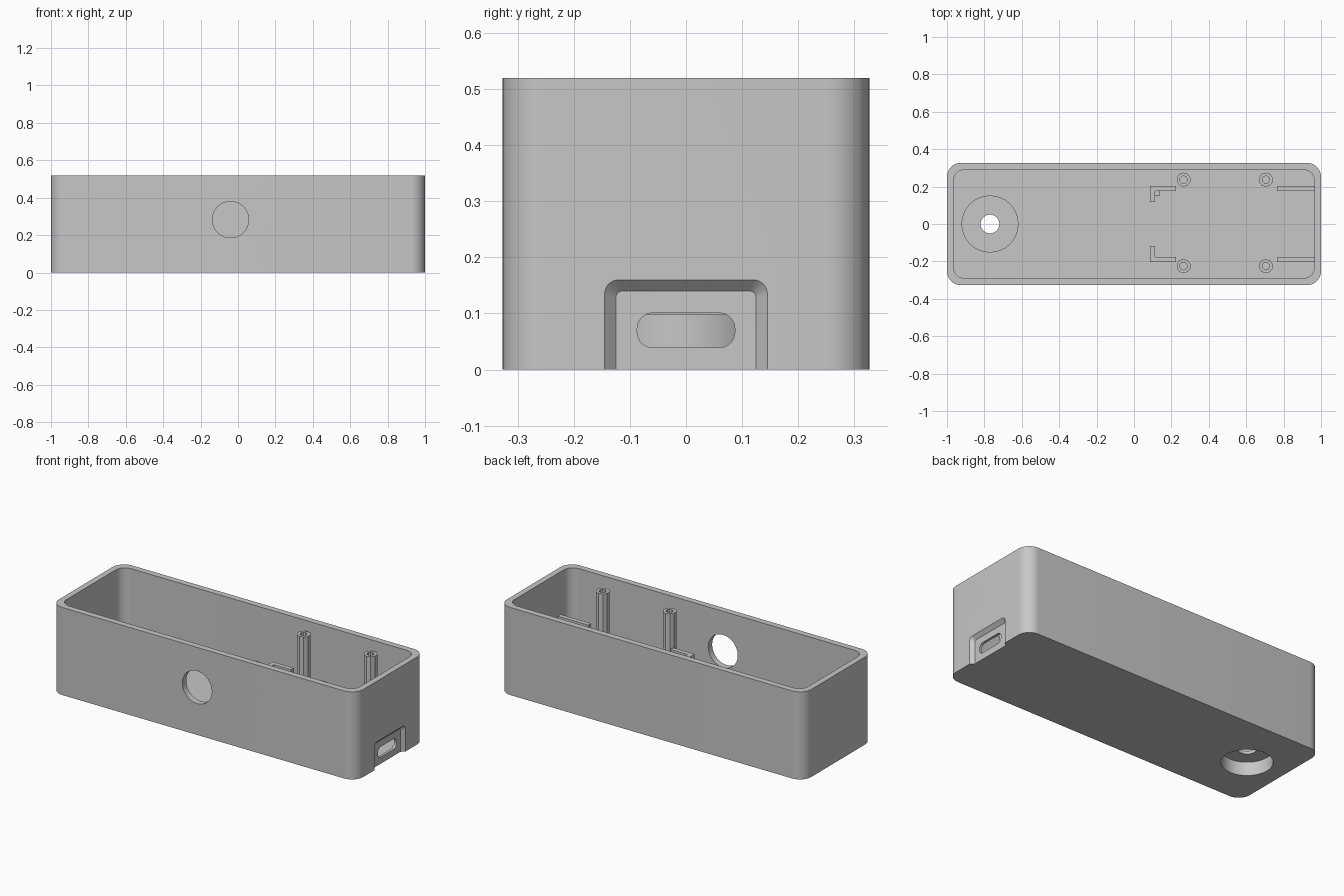
import bpy, bmesh, math
from mathutils import Vector

cube = bpy.data.objects.get("Cube")
if cube:
    bpy.data.objects.remove(cube, do_unlink=True)

grey = bpy.data.materials.new("light_grey_plastic")
grey.use_nodes = True
grey.diffuse_color = (0.57, 0.57, 0.57, 1)
grey.node_tree.nodes["Principled BSDF"].inputs["Base Color"].default_value = grey.diffuse_color

FLOOR = 0.035
HALF_Y = 0.327
HEIGHT = 0.52


def rounded(hw, hh, r, steps=10):
    """Outline of a rounded rectangle around the origin."""
    points = []
    for k, (sx, sy) in enumerate([(1, 1), (-1, 1), (-1, -1), (1, -1)]):
        for i in range(steps + 1):
            a = math.pi / 2 * (k + i / steps)
            points.append((sx * (hw - r) + r * math.cos(a), sy * (hh - r) + r * math.sin(a)))
    return points


def circle(r, sides=64):
    return [(r * math.cos(math.tau * (i + 0.5) / sides), r * math.sin(math.tau * (i + 0.5) / sides))
            for i in range(sides)]


AXES = {"x": lambda u, v, w: (w, u, v),
        "y": lambda u, v, w: (u, -w, v),
        "z": lambda u, v, w: (u, v, w)}


def loft(name, levels, axis="z", at=(0, 0, 0)):
    """Solid through outlines at successive heights along an axis."""
    bm = bmesh.new()
    rings = [[bm.verts.new(Vector(AXES[axis](u, v, w)) + Vector(at)) for u, v in outline]
             for w, outline in levels]
    for low, high in zip(rings, rings[1:]):
        for i in range(len(low)):
            j = (i + 1) % len(low)
            bm.faces.new((low[i], low[j], high[j], high[i]))
    bm.faces.new(rings[0])
    bm.faces.new(rings[-1])
    bmesh.ops.recalc_face_normals(bm, faces=bm.faces)
    mesh = bpy.data.meshes.new(name)
    bm.to_mesh(mesh)
    bm.free()
    mesh.materials.append(grey)
    obj = bpy.data.objects.new(name, mesh)
    bpy.context.collection.objects.link(obj)
    return obj


def prism(name, outline, w0, w1, axis="z", at=(0, 0, 0)):
    return loft(name, [(w0, outline), (w1, outline)], axis, at)


def combine(target, tool, operation="DIFFERENCE"):
    """Apply a boolean and discard the tool."""
    tool.hide_render = True
    mod = target.modifiers.new(tool.name, "BOOLEAN")
    mod.operation = operation
    mod.solver = "EXACT"
    mod.object = tool
    bpy.context.view_layer.objects.active = target
    bpy.ops.object.modifier_apply(modifier=mod.name)
    bpy.data.objects.remove(tool, do_unlink=True)


def smooth(obj, degrees=30):
    bpy.ops.object.select_all(action="DESELECT")
    obj.select_set(True)
    bpy.context.view_layer.objects.active = obj
    bpy.ops.object.shade_smooth_by_angle(angle=math.radians(degrees))


def box(name, x0, x1, y0, y1, z1):
    corners = [(x0, y0), (x1, y0), (x1, y1), (x0, y1)]
    return prism(name, corners, FLOOR - 0.005, z1)


# Open-topped case
case = prism("case", rounded(1, HALF_Y, 0.075), 0, HEIGHT)
combine(case, prism("cavity", rounded(0.965, 0.29, 0.06), FLOOR, HEIGHT + 0.1))

# Raised round seat with a pocket below and a small hole through it
seat = (-0.77, 0, 0)
combine(case, prism("seat_boss", circle(0.152), 0.01, 0.098, at=seat), "UNION")
combine(case, prism("seat_pocket", circle(0.136), -0.05, 0.08, at=seat))
combine(case, prism("seat_hole", circle(0.05, 40), 0.05, 0.2, at=seat))

# Round opening in the front wall
combine(case, prism("front_opening", circle(0.097), 0.2, 0.4, "y", (-0.04, 0, 0.283)))

# Bevelled recess and connector slot in the end wall
recess = [(0.98, rounded(0.125, 0.14, 0.012)), (1.01, rounded(0.155, 0.17, 0.032))]
combine(case, loft("end_recess", recess, "x"))
combine(case, prism("connector_slot", rounded(0.087, 0.031, 0.028), 0.9, 1.05, "x", (0, 0, 0.07)))
smooth(case)

# Hollow screw posts
for end, x in (("inner", 0.265), ("outer", 0.705)):
    for side, y in (("back", 0.237), ("front", -0.225)):
        post = prism(f"{end}_{side}_post", circle(0.038, 10), FLOOR - 0.005, 0.466, at=(x, y, 0))
        combine(post, prism("post_hole", circle(0.02, 10), 0.2, 0.6, at=(x, y, 0)))

# Board guides: straight rails by the end wall and L-shaped corner brackets
TOP = 0.266
for side, s in (("back", 1), ("front", -1)):
    box(f"{side}_rail", 0.765, 0.97, s * 0.176, s * 0.203, TOP)
    outline = [(0.085, 0.118), (0.112, 0.118), (0.112, 0.176),
               (0.225, 0.176), (0.225, 0.203), (0.085, 0.203)]
    prism(f"{side}_bracket", [(x, s * y) for x, y in outline], FLOOR - 0.005, TOP)
box("bracket_step", 0.11, 0.135, 0.15, 0.178, 0.2)
